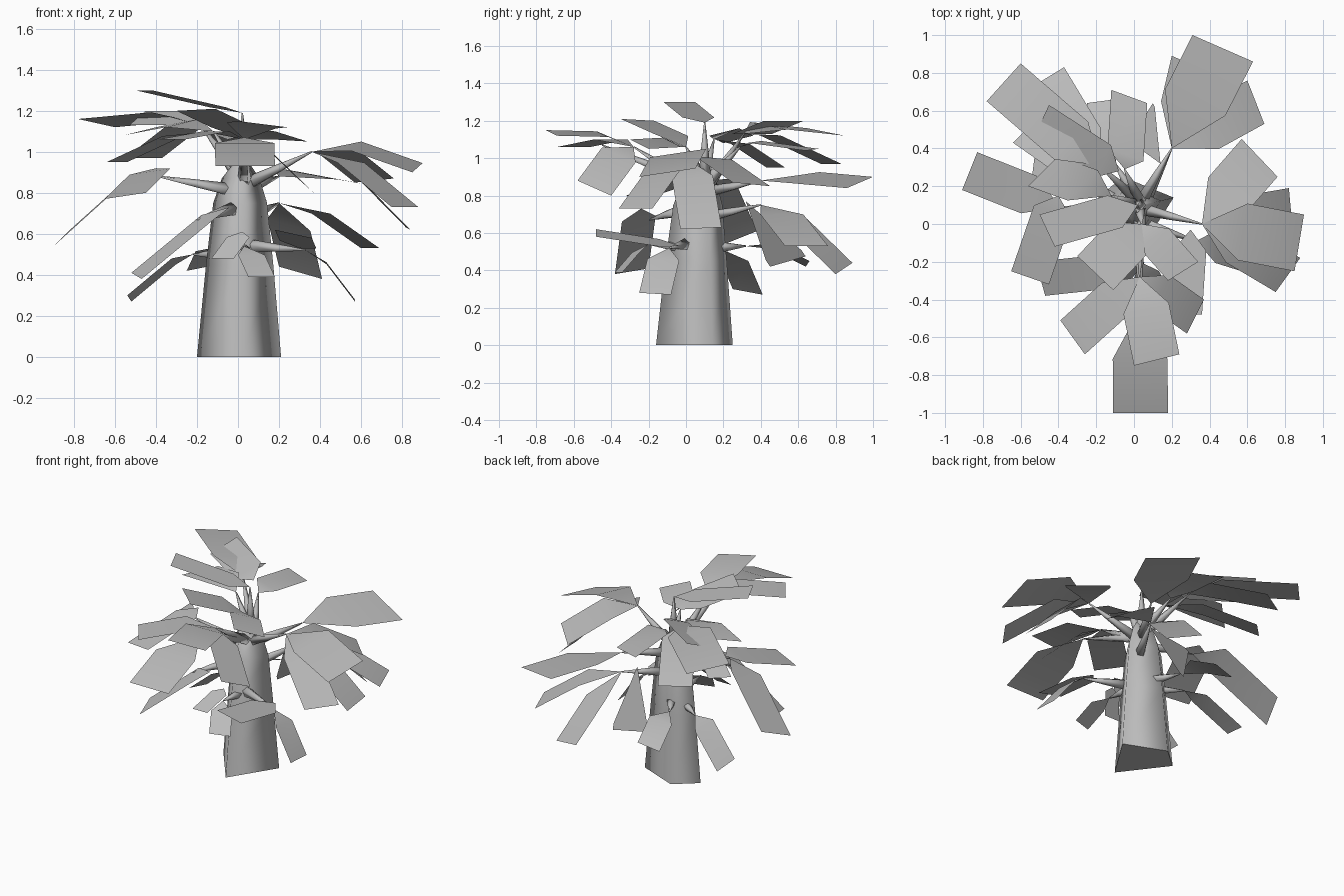
import bpy
import bmesh
from mathutils import Vector

cube = bpy.data.objects.get("Cube")
if cube:
    bpy.data.objects.remove(cube, do_unlink=True)

grey = bpy.data.materials.new("bark_grey")
grey.use_nodes = True
grey.diffuse_color = (0.5, 0.5, 0.5, 1)
grey.node_tree.nodes["Principled BSDF"].inputs["Base Color"].default_value = grey.diffuse_color


def finish(name, bm):
    """Turn a bmesh into a smooth-shaded object."""
    mesh = bpy.data.meshes.new(name)
    bm.to_mesh(mesh)
    bm.free()
    mesh.materials.append(grey)
    obj = bpy.data.objects.new(name, mesh)
    bpy.context.collection.objects.link(obj)
    for poly in mesh.polygons:
        poly.use_smooth = True
    return obj


def skin(bm, rings):
    """Bridge equal rings of points and cap both ends."""
    loops = [[bm.verts.new(p) for p in ring] for ring in rings]
    for low, high in zip(loops, loops[1:]):
        for i in range(len(low)):
            j = (i + 1) % len(low)
            bm.faces.new((low[i], low[j], high[j], high[i]))
    bm.faces.new(loops[0][::-1])
    bm.faces.new(loops[-1])


# Trunk: four-sided section, tapering to a blunt tip
section = [(.02, -.2), (.21, .1), (-.06, .21), (-.2, .09)]
profile = [(0, 1, .04), (.45, .8, .05), (.75, .64, .06), (.87, .45, .07), (.97, .1, .08)]
bm = bmesh.new()
skin(bm, [[(x * s + .02 * (1 - s), y * s + cy, z) for x, y in section]
          for z, s, cy in profile])
trunk = finish("trunk", bm)
for poly in trunk.data.polygons:
    poly.use_smooth = abs(poly.normal.z) < .9


def leaves(name, stem, ends, fold=.42, lift=.04):
    """Folded cards: a pointed stem part, then a straight blade to each end edge."""
    bm = bmesh.new()
    stem = Vector(stem)
    for a, b in ends:
        a, b = Vector(a), Vector(b)
        half = (b - a) / 2
        mid = stem.lerp((a + b) / 2, fold) + Vector((0, 0, lift))
        s, ma, mb, ea, eb = [bm.verts.new(p) for p in (stem, mid - half, mid + half, a, b)]
        faces = [bm.faces.new((s, ma, mb)), bm.faces.new((ma, ea, eb, mb))]
        for face in faces:
            face.normal_update()
        if faces[1].normal.z < 0:
            bmesh.ops.reverse_faces(bm, faces=faces)
    finish(name + "_leaves", bm)


def branch(name, root, tip, ends, fold=.42, lift=.04, radius=.035):
    """A tapering twig with leaf cards fanned out from its tip."""
    root, tip = Vector(root), Vector(tip)
    turn = (tip - root).to_track_quat("Z", "Y")
    bm = bmesh.new()
    circle = bmesh.ops.create_circle(bm, segments=5, radius=1)["verts"]
    ring = [turn @ v.co for v in circle]
    bmesh.ops.delete(bm, geom=circle, context="VERTS")
    skin(bm, [[root + c * radius for c in ring],
              [root.lerp(tip, .5) + c * radius * .6 for c in ring],
              [tip + c * .004 for c in ring]])
    bmesh.ops.recalc_face_normals(bm, faces=bm.faces)
    finish(name + "_twig", bm)
    leaves(name, tip, ends, fold, lift)


# Crown branches
branch("crown", (.03, .1, .9), (.02, .1, 1.19), [
    ((-.5, .05, 1.3), (-.42, -.12, 1.3))], fold=.25, lift=0)
branch("crown_back_right", (.02, .12, .86), (-.18, .31, 1.13), [
    ((-.78, .65, 1.16), (-.6, .85, 1.12)),
    ((-.55, .72, .97), (-.37, .83, .97))], fold=.3)
leaves("crown_upper", (-.08, .28, 1.14), [
    ((-.53, .46, 1.13), (-.45, .63, 1.2))], fold=.2, lift=.02)
branch("crown_right", (.02, .1, .88), (-.12, .15, 1.1), [
    ((-.56, .2, 1.08), (-.4, .36, 1.12)),
    ((-.64, .43, .95), (-.54, .53, .95))])
branch("crown_back", (.03, .12, .88), (-.05, .29, 1.06), [
    ((-.12, .71, 1.05), (.07, .64, 1.04))], fold=.2, lift=.03)
branch("crown_front", (.03, .08, .9), (.04, 0, 1.06), [
    ((-.3, -.17, 1.2), (-.11, -.35, 1.21)),
    ((.34, -.2, 1.05), (.18, -.3, 1.1))], fold=.3, lift=.02)
branch("front", (.03, .05, .85), (.03, -.28, 1.06), [
    ((0, -.75, 1.15), (.24, -.69, 1.12)),
    ((-.39, -.51, 1.06), (-.26, -.69, 1.06)),
    ((.37, -.4, .8), (.28, -.58, .88))], fold=.38)
branch("front_long", (.03, .05, .86), (.03, -.45, 1.07), [
    ((-.11, -1, .93), (.18, -1, .93))], fold=.48)

# Upper side branches
branch("left", (.04, .08, .84), (.36, 0, 1), [
    ((.9, .05, .945), (.85, -.25, .9)),
    ((.88, -.18, .73), (.75, -.36, .73)),
    ((.82, .19, .63), (.84, -.03, .62)),
    ((.57, .45, .85), (.76, .25, .87))], lift=.06)
branch("back_left", (.04, .12, .82), (.2, .4, .88), [
    ((.31, 1, .9), (.63, .86, .84))], fold=.46, lift=.02)
branch("right", (-.02, .08, .81), (-.39, .09, .88), [
    ((-.91, .18, .53), (-.83, .38, .61))], fold=.35, lift=.08)
leaves("right_front", (-.4, .15, .92), [
    ((-.65, -.25, .77), (-.45, -.32, .8))], fold=.2, lift=.01)

# Lower branches
branch("low_back_left", (.05, .1, .68), (.2, .4, .75), [
    ((.2, .89, .44), (.41, .8, .38)),
    ((.69, .53, .53), (.6, .76, .53))], fold=.46, lift=.05)
leaves("low_back_hanging", (.14, .32, .77), [
    ((.1, .64, .475), (-.02, .45, .42))], fold=.9, lift=0)
branch("low_front_right", (-.03, -.02, .72), (-.2, -.2, .67), [])
leaves("low_front_right_card", (-.04, -.24, .73), [
    ((-.47, -.38, .38), (-.52, -.2, .41))], fold=.25, lift=.03)
branch("low_right", (-.05, .1, .5), (-.22, .22, .5), [
    ((-.52, .41, .27), (-.54, .25, .3))], fold=.3, lift=.03)
branch("low_back", (0, .15, .52), (-.1, .32, .53), [
    ((-.25, .64, .42), (-.1, .66, .45))])
branch("low_left", (.05, 0, .54), (.33, -.09, .52), [
    ((.57, -.08, .27), (.57, -.25, .28))])
leaves("low_left_front", (.3, -.03, .53), [
    ((.18, -.48, .62), (.36, -.48, .58))], fold=.25, lift=0)
branch("low_front", (.03, 0, .52), (.03, -.2, .54), [
    ((.05, -.38, .39), (.18, -.34, .39))], lift=.02)
leaves("low_front_card", (.02, -.18, .61), [
    ((-.13, -.3, .48), (-.02, -.3, .48))], fold=.2, lift=0)
